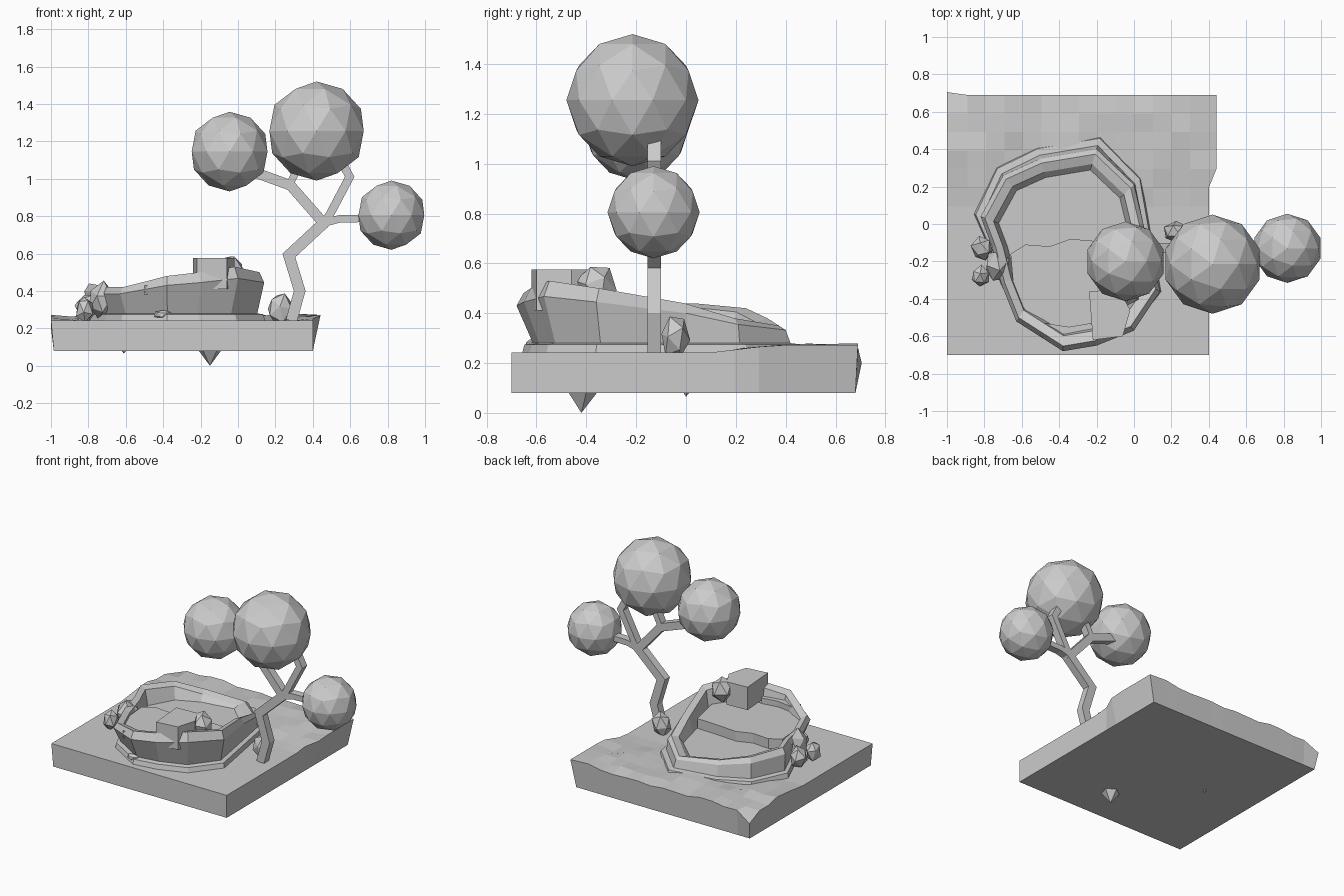
import bpy, bmesh, math, random
from mathutils import Vector, Matrix

if "Cube" in bpy.data.objects:
    bpy.data.objects.remove(bpy.data.objects["Cube"])

random.seed(4)
grey = bpy.data.materials.new("stone grey")
grey.diffuse_color = (0.6, 0.6, 0.6, 1)
grey.use_nodes = True
grey.node_tree.nodes["Principled BSDF"].inputs["Base Color"].default_value = grey.diffuse_color


def finish(bm, name):
    bmesh.ops.recalc_face_normals(bm, faces=bm.faces)
    me = bpy.data.meshes.new(name)
    bm.to_mesh(me)
    bm.free()
    me.materials.append(grey)
    ob = bpy.data.objects.new(name, me)
    bpy.context.collection.objects.link(ob)
    return ob


def loft(name, loops, cap_start=False, cap_end=True):
    """Join closed loops of points with quads."""
    bm = bmesh.new()
    rows = [[bm.verts.new(p) for p in lp] for lp in loops]
    n = len(rows[0])
    for a, b in zip(rows, rows[1:]):
        for i in range(n):
            j = (i + 1) % n
            bm.faces.new((a[i], a[j], b[j], b[i]))
    if cap_start:
        bm.faces.new(rows[0])
    if cap_end:
        bm.faces.new(rows[-1])
    return finish(bm, name)


def prism(name, pts, z0, z1, taper=1.0):
    cx = sum(p[0] for p in pts) / len(pts)
    cy = sum(p[1] for p in pts) / len(pts)
    top = [(cx + (x - cx) * taper, cy + (y - cy) * taper, z1) for x, y in pts]
    return loft(name, [[(x, y, z0) for x, y in pts], top], True)


def ball(name, loc, r):
    bm = bmesh.new()
    bmesh.ops.create_icosphere(bm, subdivisions=2, radius=r, matrix=Matrix.Translation(loc))
    return finish(bm, name)


def rock(name, loc, size, spin=0.0, sub=1):
    bm = bmesh.new()
    bmesh.ops.create_icosphere(bm, subdivisions=sub, radius=1)
    turn = Matrix.Rotation(spin, 3, 'Z') @ Matrix.Rotation(spin * 0.6, 3, 'X')
    for v in bm.verts:
        p = turn @ v.co * random.uniform(0.88, 1.1)
        v.co = Vector((p.x * size[0], p.y * size[1], p.z * size[2])) + Vector(loc)
    return finish(bm, name)


def limb(name, path, y=-0.128, w=0.055, d=0.055):
    """Square-section bar along a path in the xz plane, with mitred bends."""
    pts = [Vector(p) for p in path]
    loops = []
    for i, p in enumerate(pts):
        a = (p - pts[i - 1]).normalized() if i else None
        b = (pts[i + 1] - p).normalized() if i < len(pts) - 1 else None
        t = ((a or b) + (b or a)).normalized()
        k = 1 / max(0.6, t.dot(a or b))
        s = Vector((-t.y, t.x)) * w / 2 * k
        l, r = p + s, p - s
        loops.append([(l.x, y - d / 2, l.y), (r.x, y - d / 2, r.y),
                      (r.x, y + d / 2, r.y), (l.x, y + d / 2, l.y)])
    return loft(name, loops, True)


# ground slab with a gently broken surface towards the back
N = 14


def ground_point(i, j):
    u, v = i / N, j / N
    x, y = -0.99 + 1.39 * u, -0.7 + 1.39 * v
    rise = min(1, max(0, (y - 0.1) / 0.25))
    z = 0.242 + 0.03 * rise
    if rise > 0 and 0 < i < N:
        z += random.uniform(-0.02, 0.008) * rise
    if i == N and y > 0.2:
        x = 0.44
    if i == 0:
        x = -1.0
    if i == 0 and j == N:
        y, z = 0.705, 0.2
    elif i == 0 and j > N - 3:
        z = 0.25
    return x, y, z


bm = bmesh.new()
grid = [[bm.verts.new(ground_point(i, j)) for j in range(N + 1)] for i in range(N + 1)]
for i in range(N):
    for j in range(N):
        bm.faces.new((grid[i][j], grid[i + 1][j], grid[i + 1][j + 1], grid[i][j + 1]))
border = ([grid[i][0] for i in range(N)] + [grid[N][j] for j in range(N)]
          + [grid[i][N] for i in range(N, 0, -1)] + [grid[0][j] for j in range(N, 0, -1)])
low = [bm.verts.new((max(-0.985, min(0.40, v.co.x)), min(0.68, v.co.y), 0.08)) for v in border]
for k in range(len(border)):
    m = (k + 1) % len(border)
    bm.faces.new((border[k], low[k], low[m], border[m]))
bm.faces.new(low)
finish(bm, "ground_slab")

# raised pond: outer rim points (x, y, z), counter-clockwise
C = Vector((-0.36, -0.13))
rim = [(0.05, 0.0, 0.44), (0.14, -0.36, 0.50), (0.0, -0.57, 0.53), (-0.2, -0.65, 0.50),
       (-0.38, -0.68, 0.48), (-0.63, -0.52, 0.42), (-0.71, -0.32, 0.42),
       (-0.76, -0.12, 0.43), (-0.82, 0.04, 0.44), (-0.70, 0.26, 0.42),
       (-0.5, 0.35, 0.38), (-0.2, 0.40, 0.35), (0.0, 0.21, 0.38)]


def ring(scale, z):
    out = []
    for x, y, h in rim:
        d = Vector((x, y)) - C
        p = C + d * scale(d.normalized().y)
        out.append((p.x, p.y, z(h)))
    return out


base = lambda s: 0.96 + 0.08 * s
loft("pond_wall", [
    ring(lambda s: base(s) * 1.09, lambda h: 0.24),
    ring(lambda s: base(s) * 1.07, lambda h: 0.275),
    ring(base, lambda h: 0.28),
    ring(lambda s: 1.0, lambda h: 0.28 + (h - 0.28) * 0.75),
    ring(lambda s: 0.95, lambda h: h),
    ring(lambda s: 0.85, lambda h: h - 0.015),
    ring(lambda s: 0.79, lambda h: 0.32)])

# upper terrace of the pond with a ragged lip
prism("upper_terrace", [(-0.66, -0.16), (-0.64, -0.38), (-0.55, -0.50), (-0.36, -0.57),
                        (-0.08, -0.5), (0.03, -0.33), (-0.02, -0.1), (-0.22, -0.09),
                        (-0.34, -0.08), (-0.45, -0.12), (-0.58, -0.11)], 0.31, 0.39)
prism("terrace_ledge", [(-0.5, -0.60), (-0.2, -0.60), (-0.23, -0.53), (-0.35, -0.55),
                        (-0.48, -0.53)], 0.38, 0.43)

# boulders on the front rim
prism("rim_block", [(-0.24, -0.36), (-0.22, -0.62), (-0.06, -0.60), (-0.02, -0.46),
                    (-0.08, -0.35)], 0.41, 0.575)
rock("rim_boulder", (-0.04, -0.36, 0.51), (0.08, 0.08, 0.09), 0.7)
rock("front_pebble", (-0.4, -0.62, 0.275), (0.05, 0.03, 0.025), 0.2)

# stones at the left side and near the tree
rock("side_stone_large", (-0.73, -0.22, 0.35), (0.08, 0.1, 0.1), 0.5)
rock("side_stone_middle", (-0.81, -0.13, 0.31), (0.06, 0.07, 0.08), 1.1)
rock("side_stone_small", (-0.82, -0.28, 0.3), (0.05, 0.06, 0.08), 1.9)
rock("tree_stone", (0.225, -0.045, 0.305), (0.07, 0.06, 0.085), 0.8)

# points of buried stones showing below the slab
for name, x, y, r, h in (("buried_point", -0.15, -0.42, 0.07, 0.08),
                         ("small_buried_point", -0.61, 0.0, 0.02, 0.015)):
    bm = bmesh.new()
    bmesh.ops.create_cone(bm, cap_ends=True, segments=5, radius1=0, radius2=r, depth=h + 0.01,
                          matrix=Matrix.Translation((x, y, 0.08 - h + (h + 0.01) / 2)))
    bmesh.ops.remove_doubles(bm, verts=bm.verts, dist=1e-5)
    finish(bm, name)

# tree trunk and branches
limb("trunk", [(0.285, 0.24), (0.33, 0.40), (0.272, 0.59), (0.45, 0.755), (0.50, 0.80)], w=0.06)
limb("left_branch", [(0.46, 0.76), (0.28, 0.965), (0.06, 1.045)])
limb("left_twig", [(0.27, 0.955), (0.32, 1.06)], w=0.04)
limb("upper_branch", [(0.46, 0.75), (0.597, 1.01), (0.56, 1.08)], w=0.045)
limb("right_branch", [(0.43, 0.755), (0.54, 0.785), (0.75, 0.79)], w=0.04)

# foliage
ball("foliage_left", (-0.045, -0.2, 1.145), 0.213)
ball("foliage_top", (0.42, -0.215, 1.255), 0.265)
ball("foliage_right", (0.82, -0.13, 0.805), 0.185)
